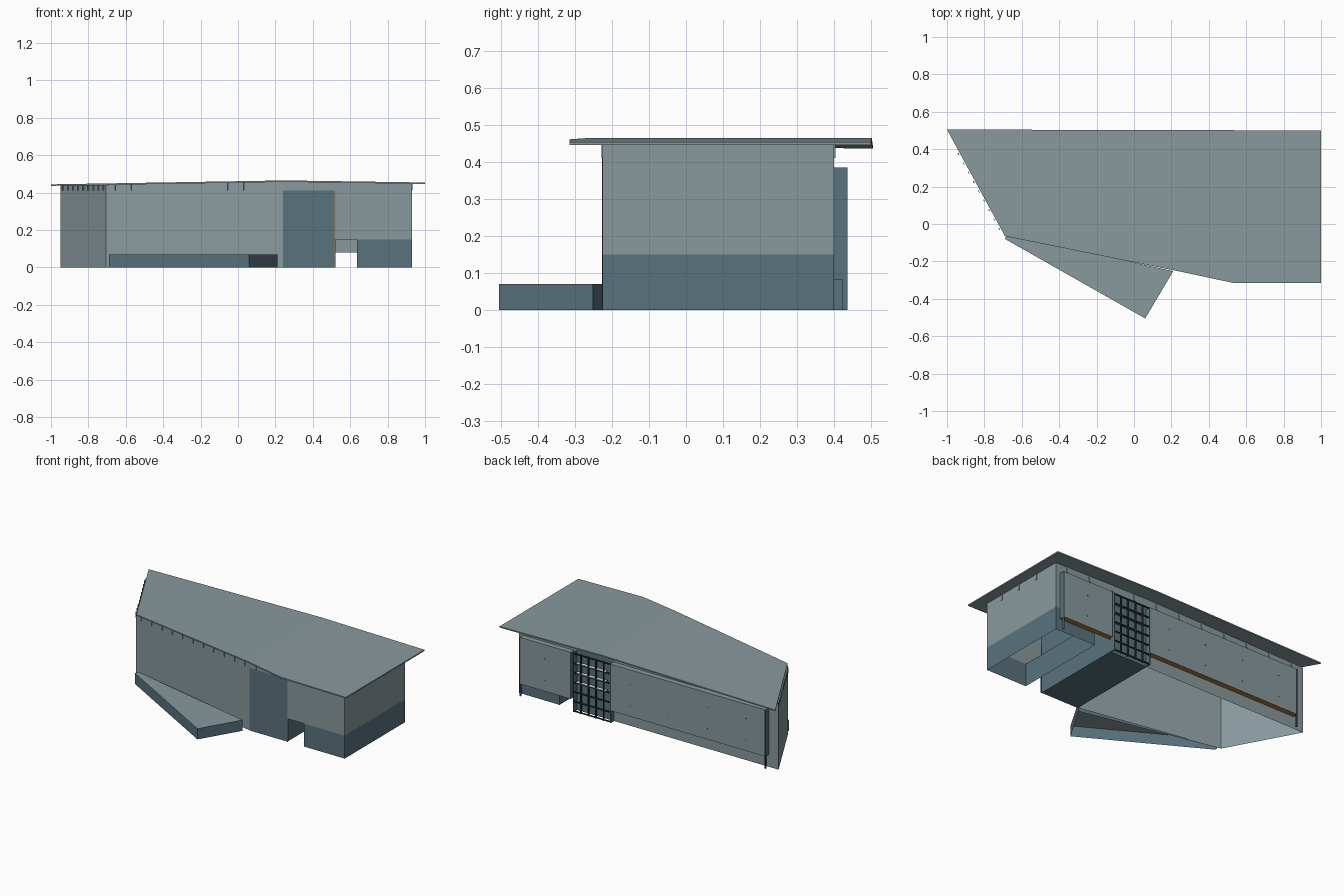
import bpy, bmesh, math
from mathutils import Vector, Matrix

cube = bpy.data.objects.get("Cube")
if cube:
    bpy.data.objects.remove(cube, do_unlink=True)


def material(name, rgb):
    m = bpy.data.materials.new(name)
    m.use_nodes = True
    m.diffuse_color = (*rgb, 1)
    m.node_tree.nodes["Principled BSDF"].inputs["Base Color"].default_value = (*rgb, 1)
    return m


GREY = material("grey_cladding", (0.25, 0.32, 0.34))
SLATE = material("slate_blue", (0.1, 0.17, 0.205))
DARK = material("dark_metal", (0.025, 0.035, 0.045))
BROWN = material("timber_brown", (0.42, 0.2, 0.05))
WHITE = material("white_trim", (0.85, 0.87, 0.88))


def finish(name, bm, mats):
    mesh = bpy.data.meshes.new(name)
    bm.to_mesh(mesh)
    bm.free()
    for m in mats:
        mesh.materials.append(m)
    ob = bpy.data.objects.new(name, mesh)
    bpy.context.collection.objects.link(ob)
    return ob


def roof_z(x):
    """Underside height of the gently folded roof."""
    ridge = 0.25
    if x < ridge:
        return 0.457 - 0.021 * (ridge - x) / 1.25
    return 0.457 - 0.011 * (x - ridge) / 0.75


def wall(name, path, z0, z1=None, mat=GREY, closed=False):
    """Thin upright wall along a plan path; without z1 it meets the roof."""
    bm = bmesh.new()
    low = [bm.verts.new((x, y, z0)) for x, y in path]
    high = [bm.verts.new((x, y, roof_z(x) if z1 is None else z1)) for x, y in path]
    n = len(path)
    for i in range(n if closed else n - 1):
        j = (i + 1) % n
        bm.faces.new((low[i], low[j], high[j], high[i]))
    return finish(name, bm, [mat])


def slab(name, path, z, mat):
    bm = bmesh.new()
    bm.faces.new([bm.verts.new((x, y, z)) for x, y in path])
    return finish(name, bm, [mat])


def add_box(bm, lo, hi, turn=0.0):
    lo, hi = Vector(lo), Vector(hi)
    size = hi - lo
    mat = (Matrix.Translation((lo + hi) / 2) @ Matrix.Rotation(turn, 4, "Z")
           @ Matrix.Diagonal((*size, 1)))
    bmesh.ops.create_cube(bm, size=1, matrix=mat)


def box(name, lo, hi, mats, rule=None):
    bm = bmesh.new()
    add_box(bm, lo, hi)
    if rule:
        bm.normal_update()
        for f in bm.faces:
            f.material_index = rule(f.normal)
    return finish(name, bm, mats)


# Roof: thin sheet folded along a ridge
bm = bmesh.new()
ridge_front, ridge_back = (0.25, -0.255), (0.25, 0.502)
for plan in ([(-1, 0.505), (-0.69, -0.065), ridge_front, ridge_back],
             [ridge_back, ridge_front, (0.53, -0.315), (1, -0.315), (1, 0.5)]):
    low = [bm.verts.new((x, y, roof_z(x))) for x, y in plan]
    high = [bm.verts.new((x, y, roof_z(x) + 0.008)) for x, y in plan]
    bm.faces.new(high)
    bm.faces.new(low[::-1])
    for i in range(len(plan)):
        j = (i + 1) % len(plan)
        if {plan[i], plan[j]} != {ridge_front, ridge_back}:
            bm.faces.new((low[i], low[j], high[j], high[i]))
bmesh.ops.remove_doubles(bm, verts=bm.verts, dist=0.0001)
finish("roof", bm, [GREY])

# Long hall: open underneath, with slanted front and side
L, R, BACK, FRONT = -0.95, 0.93, 0.40, -0.225
CORE0, CORE1, BASE0 = 0.24, 0.515, 0.635
corner = (-0.705, -0.05)
wall("hall_walls", [(CORE0, BACK), (L, BACK), corner, (CORE0, -0.222)], 0)

# Entrance core through the full depth, with wall above it
box("entrance_core", (CORE0, FRONT, 0), (CORE1, BACK, 0.41), [SLATE])
for y, side in ((FRONT, "front"), (BACK, "back")):
    wall("core_upper_wall_" + side, [(CORE0, y), (CORE1, y)], 0.41)
box("core_edge_trim", (CORE1, FRONT - 0.002, 0), (CORE1 + 0.005, FRONT, 0.41), [DARK, BROWN],
    lambda n: int(n.y < -0.5))

# Right wing: grey upper storey over a slate base, with an open passage beside the core
wall("wing_upper_walls", [(CORE1, FRONT), (R, FRONT), (R, BACK), (BASE0, BACK)], 0.15)
wall("wing_base", [(BASE0, FRONT), (R, FRONT), (R, BACK), (BASE0, BACK)], 0, 0.15, SLATE, True)
wall("passage_rear_wall", [(CORE1, BACK), (BASE0, BACK)], 0.08)

# Low terrace, open underneath
terrace = [(-0.69, -0.08), (0.06, -0.505), (0.21, -0.252), (-0.68, -0.055)]
wall("terrace_sides", terrace, 0, 0.07, SLATE, True)
slab("terrace_deck", terrace, 0.07, GREY)

# Rear cladding panels with timber soffit, end posts and fixings
OUT = 0.435
panel_rule = lambda n: 1 if n.z < -0.5 else (2 if abs(n.x) > 0.5 else 0)
bolts = bmesh.new()
for label, x0, x1, post, post_mat in (("long", -0.88, 0.24, -0.88, DARK),
                                      ("short", 0.53, 0.9, 0.894, SLATE)):
    box(label + "_rear_panel", (x0, BACK, 0.08), (x1, OUT, 0.385), [GREY, BROWN, SLATE], panel_rule)
    box(label + "_panel_post", (post, OUT - 0.012, 0), (post + 0.006, OUT + 0.001, 0.385), [post_mat])
    count = max(1, round((x1 - x0) / 0.32))
    for i in range(count):
        for z in (0.15, 0.29):
            x = x0 + (i + 0.5) * (x1 - x0) / count
            add_box(bolts, (x - 0.003, OUT, z - 0.003), (x + 0.003, OUT + 0.001, z + 0.003))
finish("panel_fixings", bolts, [DARK])

# Rear window grid: slate side fins, slim dark mullions and bars in front of the core
for x, side in ((CORE0, "right"), (CORE1 - 0.006, "left")):
    box("window_side_fin_" + side, (x, BACK, 0), (x + 0.006, OUT, 0.385), [SLATE])
grid = bmesh.new()
columns, rows = 5, 6
for i in range(1, columns):
    x = CORE0 + (CORE1 - CORE0) * i / columns
    add_box(grid, (x - 0.003, OUT - 0.012, 0), (x + 0.003, OUT, 0.385))
for i in range(rows + 1):
    z = 0.005 + 0.375 * i / rows
    add_box(grid, (CORE0, OUT - 0.01, z - 0.003), (CORE1, OUT - 0.001, z + 0.003))
finish("window_grid", grid, [DARK])
for i in (3, 4, 5):
    z = 0.008 + 0.375 * i / rows
    box("window_sill_%d" % i, (CORE0 + 0.04, OUT - 0.025, z), (CORE1 - 0.02, OUT - 0.002, z + 0.002), [WHITE])


# Rafter ends, nearly flush with the walls beneath the eaves
def rafters(name, start, end, count):
    a, b = Vector(start), Vector(end)
    run = (b - a).normalized()
    out = Vector((run.y, -run.x))
    turn = math.atan2(run.y, run.x)
    half = 0.002
    bm = bmesh.new()
    for i in range(count):
        p = a.lerp(b, (i + 0.5) / count) + out * half
        add_box(bm, (p.x - 0.006, p.y - half, 0.41),
                (p.x + 0.006, p.y + half, roof_z(p.x)), turn)
    finish(name, bm, [GREY])


rafters("left_rafters", (L, BACK), corner, 9)
rafters("front_rafters", corner, (CORE0, -0.222), 11)
rafters("core_rafters", (CORE0, FRONT), (CORE1, FRONT), 3)
rafters("wing_front_rafters", (CORE1, FRONT), (R, FRONT), 3)
rafters("wing_side_rafters", (R, -0.17), (R, 0.3), 3)
rafters("rear_rafters", (R, BACK), (L, BACK), 11)
